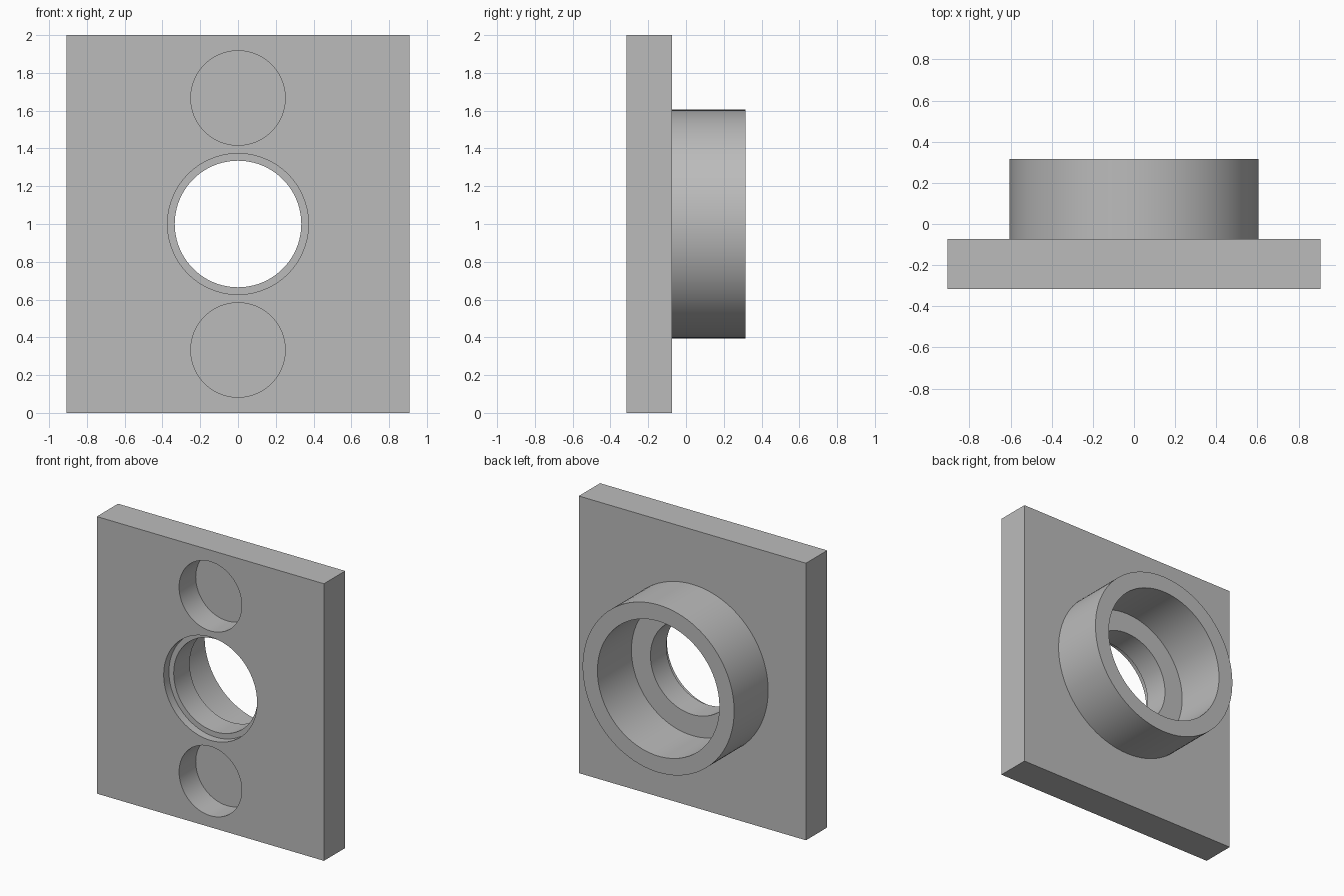
import bpy
import math

if "Cube" in bpy.data.objects:
    bpy.data.objects.remove(bpy.data.objects["Cube"], do_unlink=True)

WIDTH, HEIGHT = 1.814, 2.0
FRONT, PLATE_BACK, COLLAR_BACK = -0.315, -0.073, 0.315
MID = HEIGHT / 2
HOLE_OFFSET = 0.667
OVER = 0.1   # how far cutters reach past a surface

grey = bpy.data.materials.new("plain_grey")
grey.use_nodes = True
colour = (0.5, 0.5, 0.5, 1)
grey.diffuse_color = colour
grey.node_tree.nodes["Principled BSDF"].inputs["Base Color"].default_value = colour


def cylinder(name, radius, y0, y1, z=MID):
    """Cylinder lying along y, from y0 to y1."""
    bpy.ops.mesh.primitive_cylinder_add(
        vertices=96, radius=radius, depth=y1 - y0,
        location=(0, (y0 + y1) / 2, z), rotation=(math.pi / 2, 0, 0))
    obj = bpy.context.object
    obj.name = name
    obj.data.materials.append(grey)
    return obj


def cut(target, cutter):
    """Subtract the cutter from the target, then discard it."""
    cutter.hide_render = True
    mod = target.modifiers.new("cut", 'BOOLEAN')
    mod.operation = 'DIFFERENCE'
    mod.solver = 'EXACT'
    mod.object = cutter
    bpy.context.view_layer.objects.active = target
    bpy.ops.object.modifier_apply(modifier=mod.name)
    bpy.data.objects.remove(cutter, do_unlink=True)


def smooth(obj):
    bpy.ops.object.select_all(action='DESELECT')
    obj.select_set(True)
    bpy.context.view_layer.objects.active = obj
    bpy.ops.object.shade_smooth_by_angle(angle=math.radians(30))


# Mounting plate
bpy.ops.mesh.primitive_cube_add(size=1, location=(0, (FRONT + PLATE_BACK) / 2, MID))
plate = bpy.context.object
plate.name = "mounting_plate"
plate.scale = (WIDTH, PLATE_BACK - FRONT, HEIGHT)
bpy.ops.object.transform_apply(location=False, rotation=False, scale=True)
plate.data.materials.append(grey)

# Through bore with a shallow step at the front
cut(plate, cylinder("bore_cutter", 0.335, FRONT - OVER, PLATE_BACK + OVER))
cut(plate, cylinder("step_cutter", 0.373, FRONT - OVER, FRONT + 0.06))

# Blind round pockets above and below the bore
for side in (-1, 1):
    cut(plate, cylinder("pocket_cutter", 0.25, FRONT - OVER, FRONT + 0.19,
                        MID + side * HOLE_OFFSET))
smooth(plate)

# Collar on the back, its wide bore ending at the plate
collar = cylinder("rear_collar", 0.605, PLATE_BACK, COLLAR_BACK)
cut(collar, cylinder("collar_cutter", 0.487, PLATE_BACK - OVER, COLLAR_BACK + OVER))
smooth(collar)
